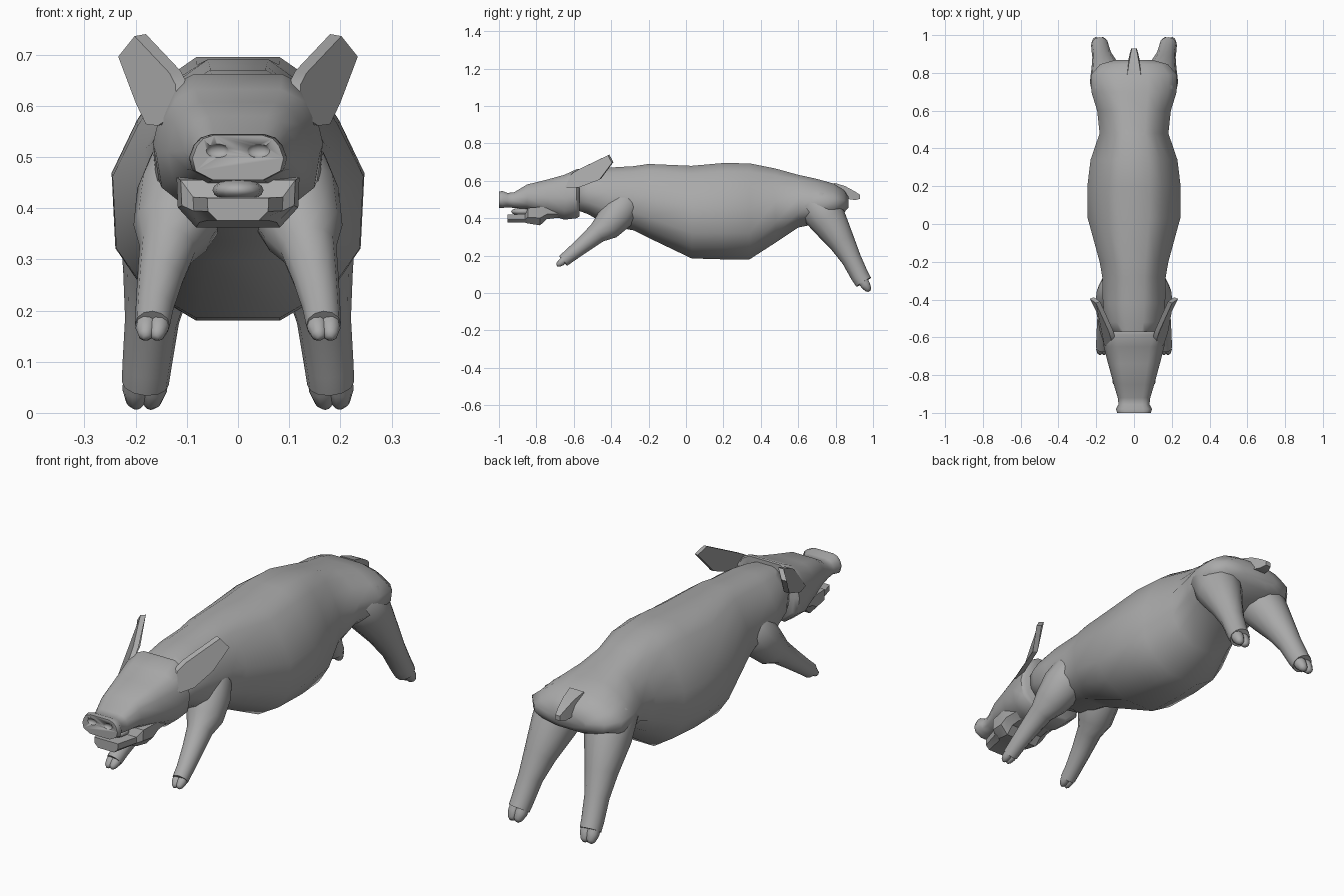
import bpy, bmesh, math
from mathutils import Vector

if "Cube" in bpy.data.objects:
    bpy.data.objects.remove(bpy.data.objects["Cube"])

grey = bpy.data.materials.new("mid_grey")
grey.diffuse_color = (.4, .4, .4, 1)
grey.use_nodes = True
grey.node_tree.nodes["Principled BSDF"].inputs["Base Color"].default_value = grey.diffuse_color


def finish(name, bm, angle):
    bmesh.ops.recalc_face_normals(bm, faces=bm.faces)
    me = bpy.data.meshes.new(name)
    bm.to_mesh(me)
    bm.free()
    me.materials.append(grey)
    ob = bpy.data.objects.new(name, me)
    bpy.context.collection.objects.link(ob)
    bpy.ops.object.select_all(action='DESELECT')
    ob.select_set(True)
    bpy.context.view_layer.objects.active = ob
    bpy.ops.object.shade_smooth_by_angle(angle=math.radians(angle))
    return ob


def loft(name, rings, angle=35):
    """Skin a list of equal-length point rings and cap both ends."""
    bm = bmesh.new()
    vs = [[bm.verts.new(p) for p in r] for r in rings]
    n = len(vs[0])
    for a, b in zip(vs, vs[1:]):
        for i in range(n):
            j = (i + 1) % n
            bm.faces.new((a[i], a[j], b[j], b[i]))
    bm.faces.new(vs[0])
    bm.faces.new(vs[-1])
    return finish(name, bm, angle)


def sections(stations, half):
    """Symmetric rings in the xz plane from (y, top, bottom, half width)."""
    outline = half + [(-x, z) for x, z in reversed(half)]
    return [[(x * w, y, b + z * (t - b)) for x, z in outline]
            for y, t, b, w in stations]


def tube(name, path, n=12, angle=65):
    """Tapered limb through (x, y, z, radius) points."""
    pts = [Vector(p[:3]) for p in path]
    rings = []
    for i, p in enumerate(pts):
        d = (pts[min(i + 1, len(pts) - 1)] - pts[max(i - 1, 0)]).normalized()
        u = (Vector((1, 0, 0)) - d * d.x).normalized()
        v = d.cross(u)
        r = path[i][3]
        rings.append([p + r * (u * math.cos(k * math.tau / n) + v * math.sin(k * math.tau / n))
                      for k in range(n)])
    return loft(name, rings, angle)


def ball(name, loc, size):
    bm = bmesh.new()
    bmesh.ops.create_uvsphere(bm, u_segments=12, v_segments=8, radius=1)
    for v in bm.verts:
        v.co = Vector(loc) + Vector(a * b for a, b in zip(v.co, size))
    return finish(name, bm, 60)


# Torso with sagging belly
loft("body", sections([
    (-0.60, .640, .45, .11), (-0.52, .655, .42, .15), (-0.42, .670, .36, .165),
    (-0.28, .678, .335, .168), (-0.20, .690, .295, .182), (0.03, .680, .185, .245),
    (0.20, .695, .18, .247), (0.34, .693, .18, .23), (0.48, .665, .27, .182),
    (0.60, .632, .35, .195), (0.70, .610, .37, .226), (0.79, .585, .40, .228),
    (0.845, .55, .43, .18), (0.868, .515, .455, .10)],
    [(.33, 0), (.75, .12), (.97, .275), (1, .56), (.8, .76), (.60, .91), (.33, 1)]), 75)

# Head tapering into the snout disc
head = loft("head", sections([
    (-0.57, .662, .41, .150), (-0.585, .662, .40, .166), (-0.65, .632, .392, .160),
    (-0.74, .607, .42, .137), (-0.85, .580, .450, .107), (-0.92, .538, .455, .086),
    (-0.955, .535, .458, .082), (-0.98, .545, .455, .096), (-1.0, .543, .455, .089)],
    [(.55, 0), (.93, .2), (1, .48), (.9, .76), (.76, .92), (.52, 1)]), 50)

# Shallow nostrils
for s in (-1, 1):
    cut = ball("nostril_cutter", (s * .04, -1.004, .512), (.024, .014, .014))
    cut.hide_render = True
    cut.hide_set(True)
    m = head.modifiers.new("nostril", 'BOOLEAN')
    m.object = cut
    m.operation = 'DIFFERENCE'

# Open lower jaw with raised sides, and tongue
loft("lower_jaw", sections([
    (-0.955, .42, .376, .06), (-0.86, .422, .376, .088), (-0.845, .455, .372, .112),
    (-0.78, .460, .362, .12), (-0.745, .460, .395, .12), (-0.66, .455, .405, .115)],
    [(.68, 0), (.98, .4), (1, 1)]), 30)
ball("tongue", (0, -.87, .435), (.05, .065, .022))

for s, side in ((-1, "left"), (1, "right")):
    # Ear: a thin slab swept back
    outline = [(.098, -.645, .59), (.10, -.60, .645), (.112, -.56, .668), (.18, -.41, .74),
               (.212, -.388, .70), (.178, -.455, .61), (.158, -.565, .568), (.135, -.635, .565)]
    off = Vector((.022, -.008, -.004))
    loft("ear_" + side, [[(s * p[0], p[1], p[2]) for p in outline],
                         [(s * (p[0] + off.x), p[1] + off.y, p[2] + off.z) for p in outline]], 25)

    # Legs, listed from shoulder or hip to foot
    legs = {
        "front_leg": [(.07, -.29, .53, .05), (.085, -.32, .48, .09), (.105, -.37, .42, .095),
                      (.128, -.425, .355, .078), (.138, -.475, .32, .055),
                      (.152, -.545, .262, .045), (.163, -.615, .205, .037),
                      (.167, -.657, .172, .034)],
        "back_leg": [(.09, .65, .54, .06), (.112, .695, .48, .11), (.135, .76, .39, .10),
                     (.155, .835, .27, .07), (.168, .885, .18, .053),
                     (.178, .93, .09, .048), (.181, .95, .058, .046)]}
    for name, path in legs.items():
        tube(name + "_" + side, [(s * x, y, z, r) for x, y, z, r in path])
        # Cloven hoof: two overlapping tapered toes
        a, b = Vector(path[-2][:3]), Vector(path[-1][:3])
        r = path[-1][3]
        d = (b - a).normalized()
        for k in (-1, 1):
            toe = [(b + d * r * t, r * q, r * o)
                   for t, q, o in ((-.4, .6, .35), (.35, .6, .35), (.95, .42, .32), (1.2, .2, .25))]
            tube(name + "_toe_" + side,
                 [(s * (p.x + k * o), p.y, p.z, q) for p, q, o in toe], 10)

# Short pointed tail
loft("tail", sections([(0.79, .59, .53, .045), (0.85, .572, .505, .034),
                       (0.905, .542, .497, .022), (0.93, .525, .503, .014)],
                      [(1, 0), (.8, 1)]), 30)
